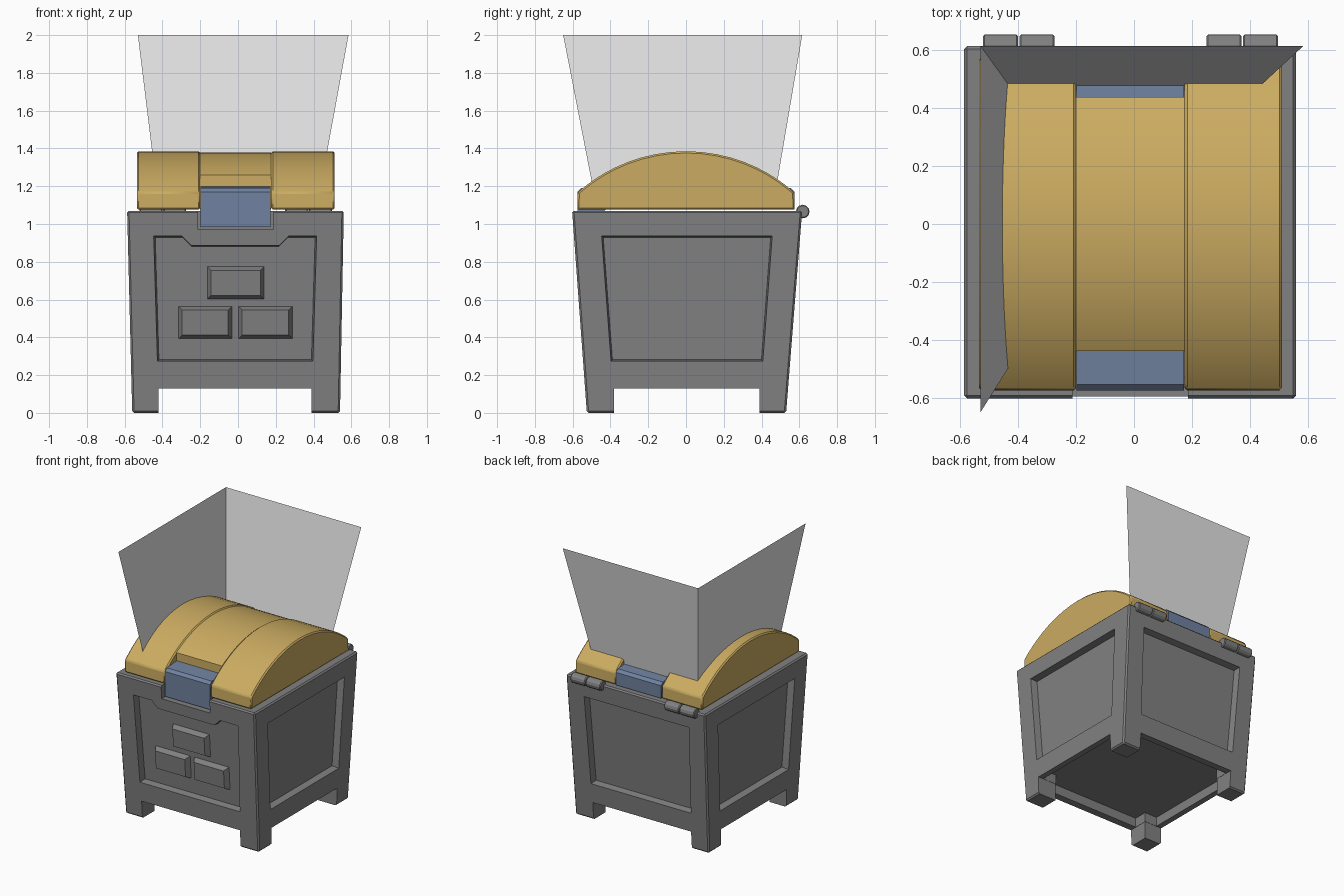
import bpy, bmesh, math
from mathutils import Vector

if "Cube" in bpy.data.objects:
    bpy.data.objects.remove(bpy.data.objects["Cube"])


def material(name, rgb):
    m = bpy.data.materials.new(name)
    m.diffuse_color = (*rgb, 1)
    m.use_nodes = True
    m.node_tree.nodes["Principled BSDF"].inputs["Base Color"].default_value = m.diffuse_color
    return m


GREY = material("dark_grey", (0.22, 0.22, 0.22))
GOLD = material("gold", (0.60, 0.41, 0.12))
BLUE = material("steel_blue", (0.16, 0.22, 0.35))
PALE = material("pale_grey", (0.78, 0.78, 0.78))


def make(name, verts, faces, mat, bevel=0.0):
    me = bpy.data.meshes.new(name)
    me.from_pydata([tuple(v) for v in verts], [], faces)
    bm = bmesh.new()
    bm.from_mesh(me)
    bmesh.ops.recalc_face_normals(bm, faces=bm.faces)
    bm.to_mesh(me)
    bm.free()
    ob = bpy.data.objects.new(name, me)
    bpy.context.collection.objects.link(ob)
    me.materials.append(mat)
    if bevel:
        b = ob.modifiers.new("bevel", 'BEVEL')
        b.width, b.segments = bevel, 1
        b.limit_method, b.angle_limit = 'ANGLE', math.radians(35)
    return ob


def loft(name, a, b, mat, bevel=0.0):
    """Solid between two matching outlines."""
    n = len(a)
    faces = [tuple(range(n)), tuple(range(2 * n - 1, n - 1, -1))]
    faces += [(i, (i + 1) % n, n + (i + 1) % n, n + i) for i in range(n)]
    return make(name, list(a) + list(b), faces, mat, bevel)


def rect(x0, x1, y0, y1, z):
    return [(x0, y0, z), (x1, y0, z), (x1, y1, z), (x0, y1, z)]


def box(name, x0, x1, y0, y1, z0, z1, mat, bevel=0.0):
    return loft(name, rect(x0, x1, y0, y1, z0), rect(x0, x1, y0, y1, z1), mat, bevel)


# Tapered chest body: outer limits at floor and rim
TOP = 1.07
LOW = dict(left=-0.56, right=0.54, front=-0.525, back=0.53)
HIGH = dict(left=-0.587, right=0.56, front=-0.603, back=0.615)


def wall(side, u, z, d):
    """Point on a wall at height z, sunk inwards by d."""
    p = LOW[side] + (HIGH[side] - LOW[side]) * z / TOP
    p += d if side in ("left", "front") else -d
    return (u, p, z) if side in ("front", "back") else (p, u, z)


def on_wall(name, side, pts, d0, d1, inset, mat):
    """Solid on a wall from depth d0 to d1, outline drawn in by inset at d1."""
    us, zs = [p[0] for p in pts], [p[1] for p in pts]
    cu, cz = (min(us) + max(us)) / 2, (min(zs) + max(zs)) / 2
    ku = 1 - 2 * inset / (max(us) - min(us))
    kz = 1 - 2 * inset / (max(zs) - min(zs))
    a = [wall(side, u, z, d0) for u, z in pts]
    b = [wall(side, cu + (u - cu) * ku, cz + (z - cz) * kz, d1) for u, z in pts]
    return loft(name, a, b, mat)


body = loft("chest_body",
            rect(LOW["left"], LOW["right"], LOW["front"], LOW["back"], 0),
            rect(HIGH["left"], HIGH["right"], HIGH["front"], HIGH["back"], TOP),
            GREY, 0.01)

# Cutters: gaps between feet, hollow underside, latch notch
cutters = [
    box("foot_gap", -0.42, 0.39, -1, 1, -0.1, 0.13, GREY),
    box("foot_gap", -1, 1, -0.38, 0.39, -0.1, 0.13, GREY),
    box("underside", -0.418, 0.388, -0.48, 0.49, -0.1, 0.20, GREY),
    box("underside", -0.52, 0.50, -0.378, 0.388, -0.1, 0.20, GREY),
    box("latch_notch", -0.212, 0.187, -0.8, -0.53, 0.972, 1.2, GREY),
]

# Cutters: sunken panels on all four walls
plain_x = [(-0.43, 0.27), (0.40, 0.27), (0.42, 0.94), (-0.45, 0.94)]
plain_y = [(-0.40, 0.27), (0.41, 0.27), (0.46, 0.94), (-0.45, 0.94)]
notched = plain_x[:3] + [(0.27, 0.94), (0.22, 0.89), (-0.25, 0.89), (-0.30, 0.94), (-0.45, 0.94)]
for side, pts in (("front", notched), ("back", plain_x), ("left", plain_y), ("right", plain_y)):
    cutters.append(on_wall("panel_recess", side, pts, -0.02, 0.05, 0.012, GREY))

for c in cutters:
    m = body.modifiers.new("cut", 'BOOLEAN')
    m.operation, m.solver, m.object = 'DIFFERENCE', 'EXACT', c
bpy.context.view_layer.objects.active = body
body.select_set(True)
for m in list(body.modifiers):
    bpy.ops.object.modifier_apply(modifier=m.name)
for c in cutters:
    bpy.data.objects.remove(c, do_unlink=True)

# Raised bricks on the front panel
for x0, x1, z0, z1 in ((-0.165, 0.14, 0.60, 0.777), (-0.318, -0.03, 0.39, 0.567), (0.0, 0.29, 0.39, 0.567)):
    on_wall("front_brick", "front", [(x0, z0), (x1, z0), (x1, z1), (x0, z1)], 0.055, 0.012, 0.022, GREY)


# Domed lid made of three bands
def lid_band(name, x0, x1, half, drop, bevel):
    radius, centre = 0.863, 0.522
    n = 20
    arc = []
    for i in range(n + 1):
        y = half * math.sin(math.pi * (i / n - 0.5) * 0.9) / math.sin(math.pi * 0.45)
        arc.append((y, centre + math.sqrt(radius ** 2 - y * y) - drop))
    prof = [(-half - 0.003, 1.076)] + arc + [(half + 0.003, 1.076)]
    ob = loft(name, [(x0, y, z) for y, z in prof], [(x1, y, z) for y, z in prof], GOLD, bevel)
    bpy.ops.object.select_all(action='DESELECT')
    ob.select_set(True)
    bpy.context.view_layer.objects.active = ob
    bpy.ops.object.shade_smooth_by_angle(angle=math.radians(25))


lid_band("lid_band_left", -0.535, -0.2, 0.573, 0, 0.009)
lid_band("lid_band_right", 0.175, 0.512, 0.573, 0, 0.009)
lid_band("lid_band_middle", -0.2, 0.175, 0.438, 0.007, 0)

# Blue latch in front and matching plate behind
latch_front = [(-0.575, 0.985), (-0.575, 1.17), (-0.555, 1.19), (-0.42, 1.2), (-0.42, 1.08), (-0.535, 0.985)]
latch_back = [(0.575, 1.076), (0.575, 1.17), (0.555, 1.19), (0.42, 1.2), (0.42, 1.076)]
for name, prof in (("front_latch", latch_front), ("back_plate", latch_back)):
    loft(name, [(-0.198, y, z) for y, z in prof], [(0.173, y, z) for y, z in prof], BLUE)

# Paired hinge barrels along the back rim
for x0 in (-0.522, -0.396, 0.25, 0.376):
    x1, r = x0 + 0.122, 0.036
    rings = []
    for x, k in ((x0, 0.85), (x0 + 0.006, 1), (x1 - 0.006, 1), (x1, 0.85)):
        rings.append([Vector((x, 0.618 + r * k * math.cos(a), 1.066 + r * k * math.sin(a)))
                      for a in (2 * math.pi * i / 12 for i in range(12))])
    verts = [v for ring in rings for v in ring]
    faces = [tuple(range(12)), tuple(range(36, 48))]
    faces += [(j * 12 + i, j * 12 + (i + 1) % 12, (j + 1) * 12 + (i + 1) % 12, (j + 1) * 12 + i)
              for j in range(3) for i in range(12)]
    make("hinge_barrel", verts, faces, GREY)

# Two thin flared sheets rising above the lid
corner_low, corner_high = (-0.42, 0.462, 1.1), (-0.53, 0.615, 2)
make("back_sheet", [corner_low, (0.42, 0.462, 1.1), (0.585, 0.615, 2), corner_high], [(0, 1, 2, 3)], PALE)
make("left_sheet", [(-0.42, -0.475, 1.1), corner_low, corner_high, (-0.53, -0.65, 2)], [(0, 1, 2, 3)], PALE)
